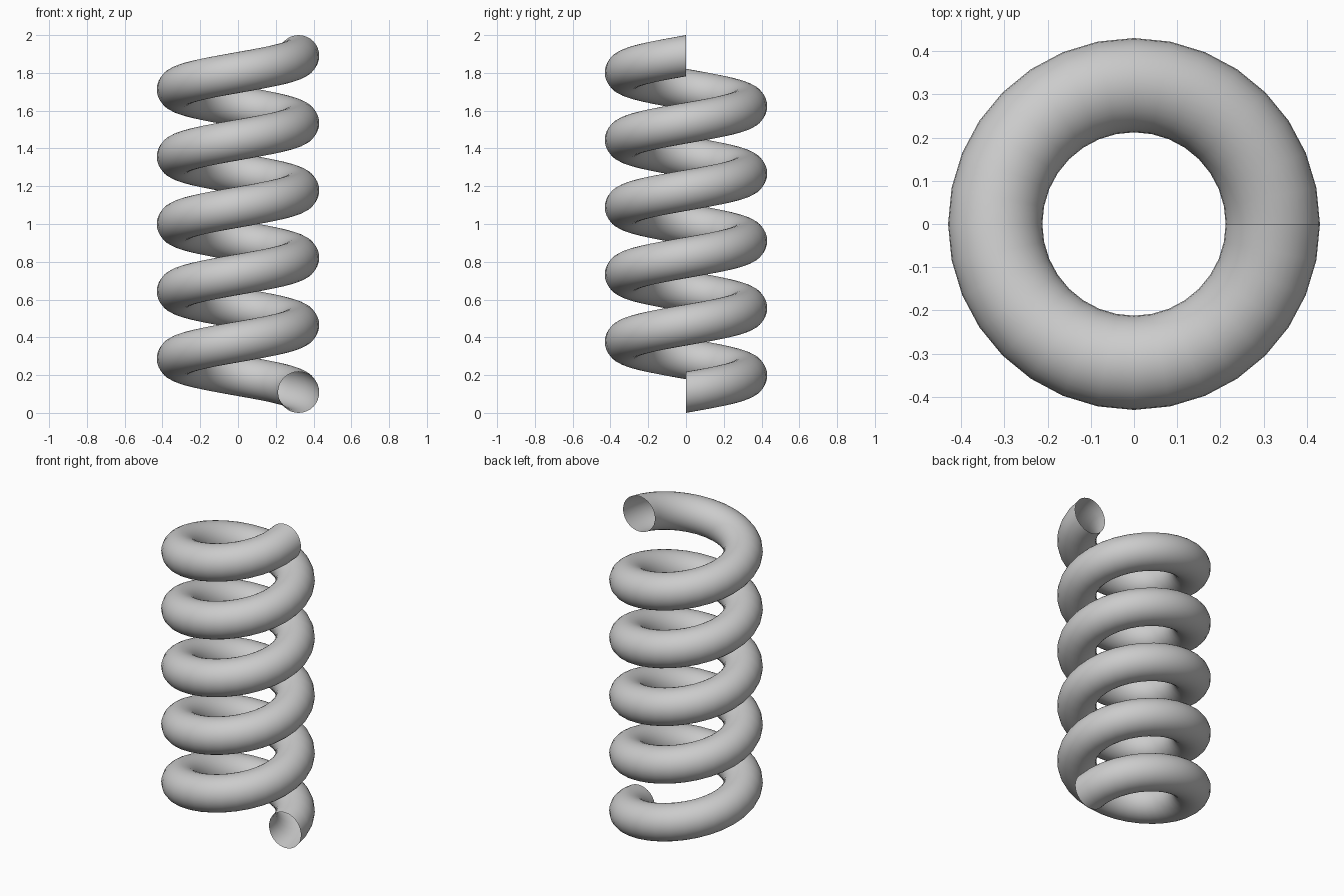
import bpy, bmesh
from math import sin, cos, pi

if "Cube" in bpy.data.objects:
    bpy.data.objects.remove(bpy.data.objects["Cube"])

COIL_R, TUBE_R = 0.321, 0.109
TURNS, STEPS, SIDES = 5, 32, 32
PITCH = (2 - 2 * TUBE_R) / TURNS

# Coil: an upright circle swept up a helix, open at both ends
bm = bmesh.new()
rings = []
for i in range(TURNS * STEPS + 1):
    a = 2 * pi * i / STEPS
    zc = TUBE_R + PITCH * i / STEPS
    ring = []
    for j in range(SIDES):
        b = 2 * pi * j / SIDES
        d = COIL_R + TUBE_R * cos(b)
        ring.append(bm.verts.new((d * cos(a), d * sin(a), zc + TUBE_R * sin(b))))
    rings.append(ring)

for r0, r1 in zip(rings, rings[1:]):
    for j in range(SIDES):
        k = (j + 1) % SIDES
        bm.faces.new((r0[j], r1[j], r1[k], r0[k])).smooth = True

mesh = bpy.data.meshes.new("spring_coil")
bm.to_mesh(mesh)
bm.free()
bpy.context.collection.objects.link(bpy.data.objects.new("spring_coil", mesh))
